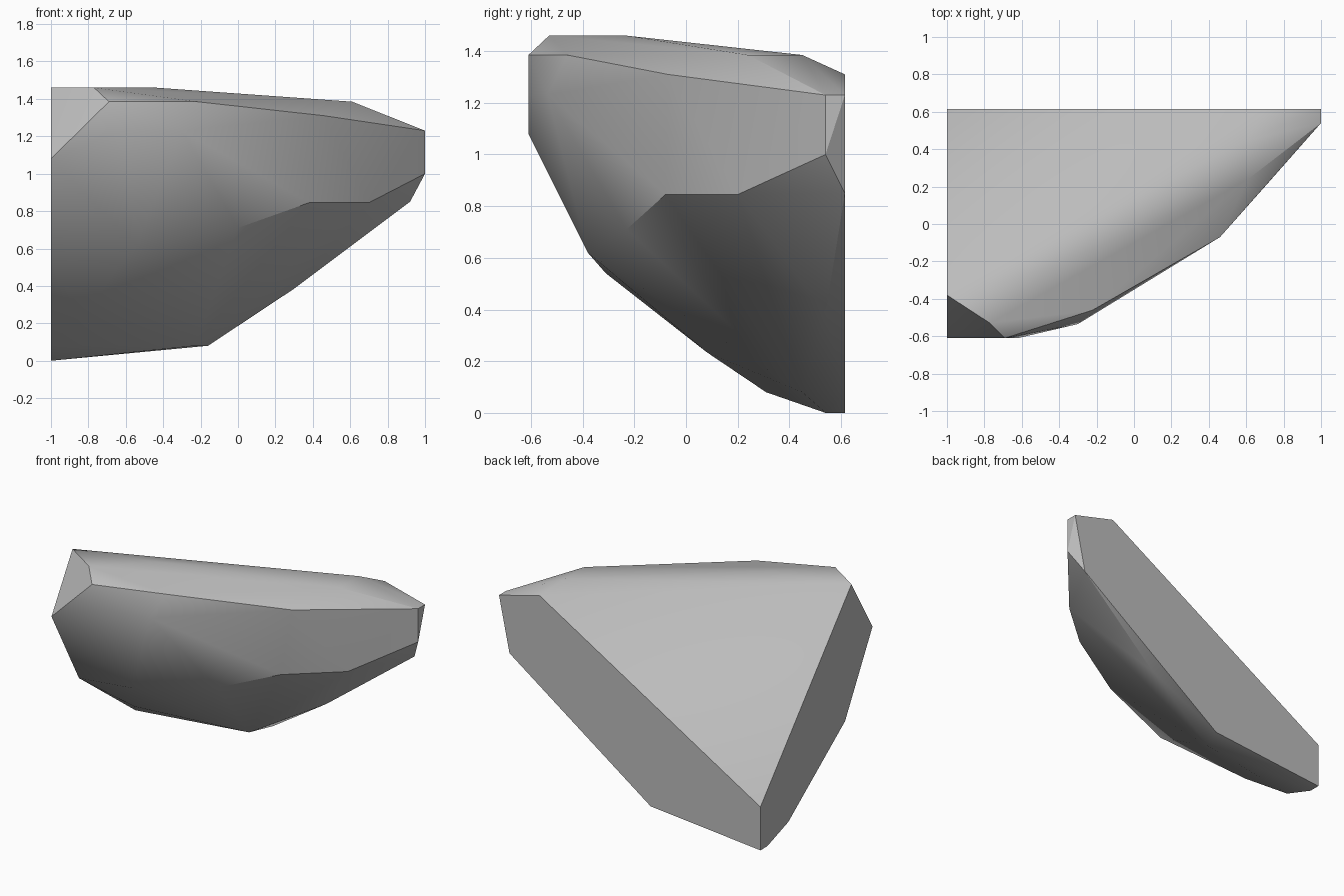
import bpy
import bmesh
import math

# Remove the default object
default_cube = bpy.data.objects.get("Cube")
if default_cube:
    bpy.data.objects.remove(default_cube, do_unlink=True)

# Single stone colour
stone = bpy.data.materials.new("stone_grey")
stone.use_nodes = True
stone_colour = (0.5, 0.5, 0.5, 1.0)
stone.diffuse_color = stone_colour
stone.node_tree.nodes["Principled BSDF"].inputs["Base Color"].default_value = stone_colour

LEFT_CUT = -1.0     # flat split plane on the side
BACK_CUT = 0.615    # flat split plane at the back

# Outline of the flat back, as x and z
back_outline = [(LEFT_CUT, 0), (-.16, .08), (.92, .85),
                (1, 1.23), (.69, 1.31), (LEFT_CUT, .3)]

# Outline of the flat side, as y and z
side_outline = [(-.38, 1.46), (-.61, 1.08), (-.31, .54),
                (.31, .08), (.54, 0)]

# Upper rim and crown
crown = [(-.77, -.53, 1.46), (-.44, -.23, 1.46), (.61, .45, 1.385),
         (.61, .24, 1.385), (-.69, -.61, 1.385), (-.22, -.46, 1.385),
         (.46, -.07, 1.31)]

# Blunt tip at the far end
tip = [(1, .54, 1.23), (1, .54, 1)]

# Bulging front and tapering underside
belly = [(-.3, -.535, 1.23), (-.62, -.61, 1.23), (.38, -.08, .845),
         (.7, .2, .845), (0, -.23, .71), (-.54, -.38, .62),
         (-.85, .08, .235), (-.23, .45, .08), (.3, .54, .385)]


def chipped_stone(name, corners, material):
    """Wrap a faceted convex skin around the corners."""
    bm = bmesh.new()
    for corner in corners:
        bm.verts.new(corner)
    hull = bmesh.ops.convex_hull(bm, input=bm.verts[:])
    loose = [v for v in hull["geom_interior"] if isinstance(v, bmesh.types.BMVert)]
    bmesh.ops.delete(bm, geom=loose, context="VERTS")
    # Merge the triangles of each flat facet
    bmesh.ops.dissolve_limit(bm, angle_limit=math.radians(1),
                             verts=bm.verts[:], edges=bm.edges[:])
    bmesh.ops.recalc_face_normals(bm, faces=bm.faces[:])
    mesh = bpy.data.meshes.new(name)
    bm.to_mesh(mesh)
    bm.free()
    mesh.materials.append(material)
    obj = bpy.data.objects.new(name, mesh)
    bpy.context.collection.objects.link(obj)
    return obj


corners = [(x, BACK_CUT, z) for x, z in back_outline]
corners += [(LEFT_CUT, y, z) for y, z in side_outline]
corners += crown + tip + belly
fragment = chipped_stone("rock_fragment", corners, stone)

# Soft shading across shallow facets, crisp split edges
bpy.ops.object.select_all(action="DESELECT")
fragment.select_set(True)
bpy.context.view_layer.objects.active = fragment
bpy.ops.object.shade_smooth_by_angle(angle=math.radians(30))
